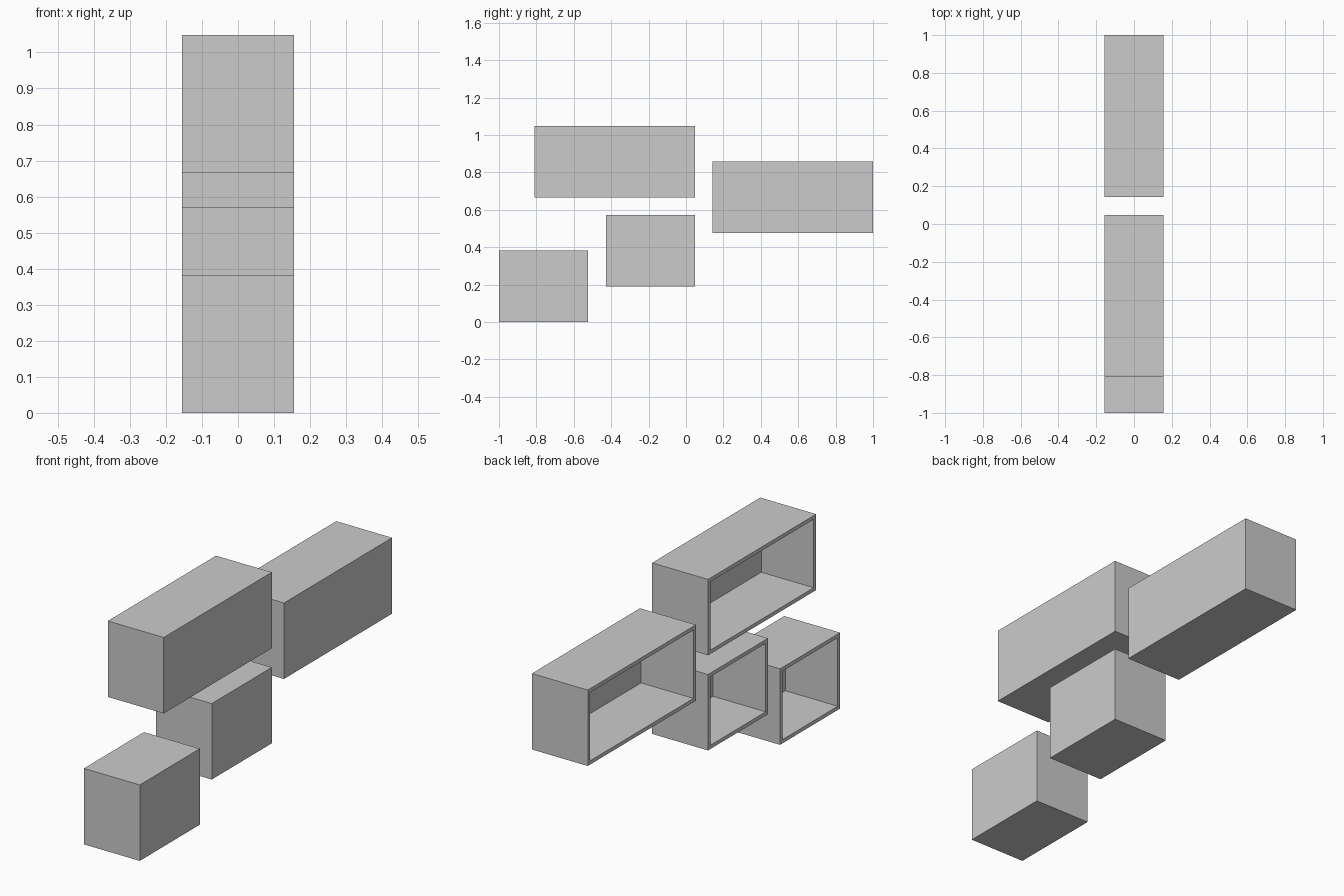
import bpy, bmesh
from mathutils import Vector

if "Cube" in bpy.data.objects:
    bpy.data.objects.remove(bpy.data.objects["Cube"])

DEPTH = 0.31    # full depth along x
WALL = 0.019    # board thickness


def add_box(bm, lo, hi):
    """Eight corners and six faces between two opposite corners; returns the -x face."""
    verts = bmesh.ops.create_cube(bm, size=1)["verts"]
    lo, hi = Vector(lo), Vector(hi)
    for v in verts:
        v.co = Vector([lo[i] if v.co[i] < 0 else hi[i] for i in range(3)])
    faces = {f for v in verts for f in v.link_faces}
    return next(f for f in faces if f.normal.x < -0.9 or
                all(abs(v.co.x - lo.x) < 1e-6 for v in f.verts))


def shelf_box(name, y0, z0, width, height):
    """Closed-back shelf cube, open towards -x."""
    bm = bmesh.new()
    front = add_box(bm, (-DEPTH / 2, y0, z0), (DEPTH / 2, y0 + width, z0 + height))
    bm.normal_update()
    # Rim around the opening, then sink the inner face to form the back panel
    bmesh.ops.inset_region(bm, faces=[front], thickness=WALL, use_even_offset=True)
    sunk = bmesh.ops.extrude_discrete_faces(bm, faces=[front])["faces"]
    bmesh.ops.translate(bm, vec=(DEPTH - WALL, 0, 0), verts=sunk[0].verts)
    bmesh.ops.recalc_face_normals(bm, faces=bm.faces)
    mesh = bpy.data.meshes.new(name)
    bm.to_mesh(mesh)
    bm.free()
    bpy.context.collection.objects.link(bpy.data.objects.new(name, mesh))


# Staggered wall shelves: name, y start, z start, width
H = 0.381
for name, y, z, w in [
    ("small_shelf_low", -1.0, 0.0, 0.476),
    ("small_shelf_middle", -0.429, 0.19, 0.476),
    ("long_shelf_top", -0.81, 0.667, 0.857),
    ("long_shelf_side", 0.143, 0.476, 0.857),
]:
    shelf_box(name, y, z, w, H)
